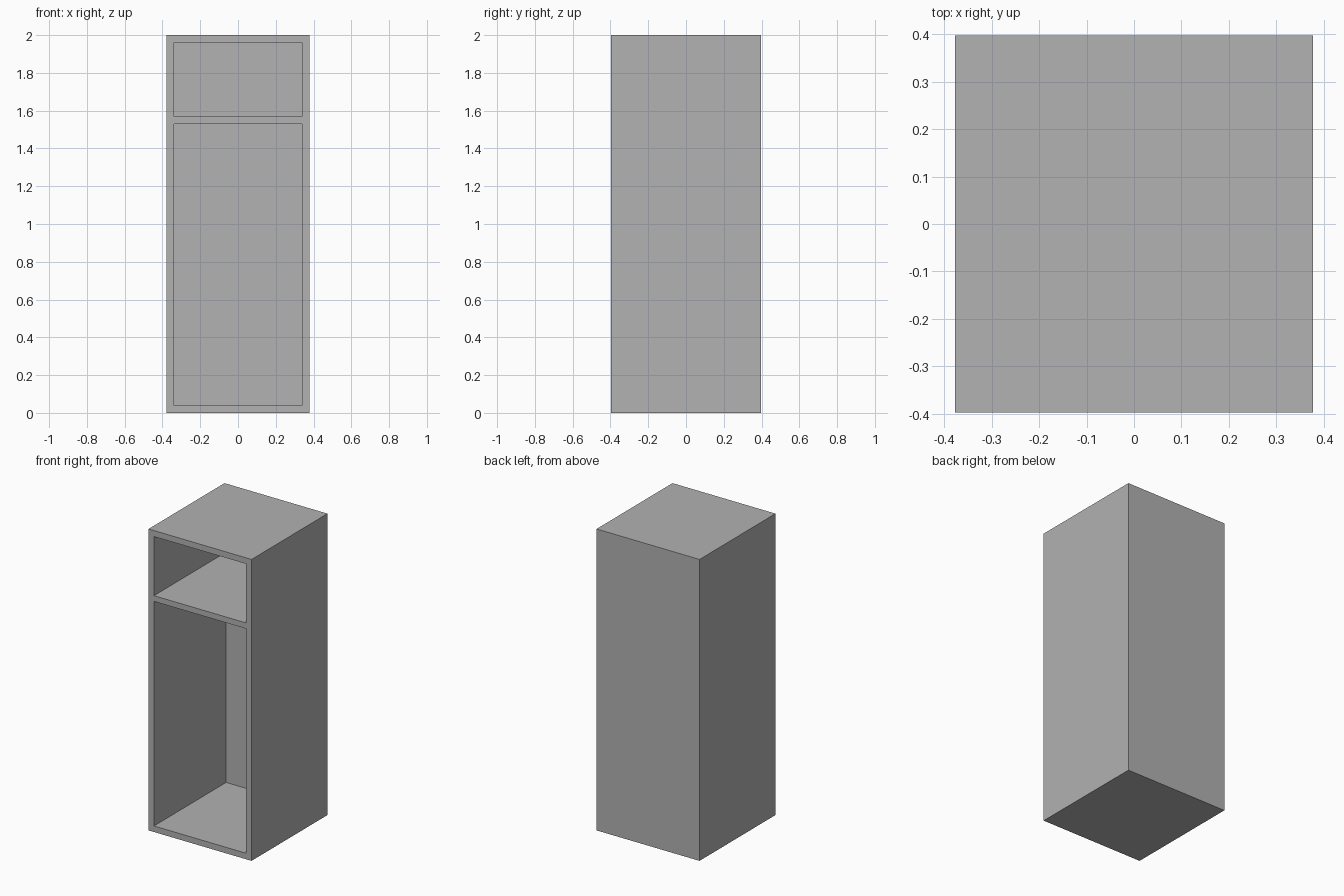
import bpy
import bmesh
from mathutils import Vector

if "Cube" in bpy.data.objects:
    bpy.data.objects.remove(bpy.data.objects["Cube"], do_unlink=True)

WIDTH, DEPTH, HEIGHT = 0.756, 0.796, 2.0
WALL = 0.04
SHELF_BOTTOM, SHELF_TOP = 1.53, 1.568

# Plain grey paint
grey = bpy.data.materials.new("plain_grey")
grey.use_nodes = True
colour = (0.445, 0.445, 0.445, 1)
grey.diffuse_color = colour
grey.node_tree.nodes["Principled BSDF"].inputs["Base Color"].default_value = colour

# Solid block for the cabinet
bm = bmesh.new()
bmesh.ops.create_cube(bm, size=1)
bmesh.ops.scale(bm, vec=(WIDTH, DEPTH, HEIGHT), verts=bm.verts)
bmesh.ops.translate(bm, vec=(0, 0, HEIGHT / 2), verts=bm.verts)


def front_faces():
    bm.normal_update()
    return [f for f in bm.faces if f.normal.y < -0.9]


def cut_front(point, normal):
    """Split only the front faces along a plane."""
    faces = front_faces()
    edges = {e for f in faces for e in f.edges}
    verts = {v for f in faces for v in f.verts}
    bmesh.ops.bisect_plane(bm, geom=faces + list(edges) + list(verts),
                           plane_co=point, plane_no=normal)


# Frame, shelf and opening outlines on the front
side = WIDTH / 2 - WALL
for x in (-side, side):
    cut_front(Vector((x, 0, 0)), Vector((1, 0, 0)))
for z in (WALL, SHELF_BOTTOM, SHELF_TOP, HEIGHT - WALL):
    cut_front(Vector((0, 0, z)), Vector((0, 0, 1)))


def is_opening(face):
    c = face.calc_center_median()
    return abs(c.x) < side and (WALL < c.z < SHELF_BOTTOM
                                or SHELF_TOP < c.z < HEIGHT - WALL)


# Push both compartments back, leaving the back panel
for face in [f for f in front_faces() if is_opening(f)]:
    pushed = bmesh.ops.extrude_discrete_faces(bm, faces=[face])["faces"][0]
    bmesh.ops.translate(bm, vec=(0, DEPTH - WALL, 0), verts=pushed.verts)

bmesh.ops.recalc_face_normals(bm, faces=bm.faces)
mesh = bpy.data.meshes.new("cabinet_carcass")
bm.to_mesh(mesh)
bm.free()
mesh.materials.append(grey)
cabinet = bpy.data.objects.new("cabinet_carcass", mesh)
bpy.context.collection.objects.link(cabinet)
